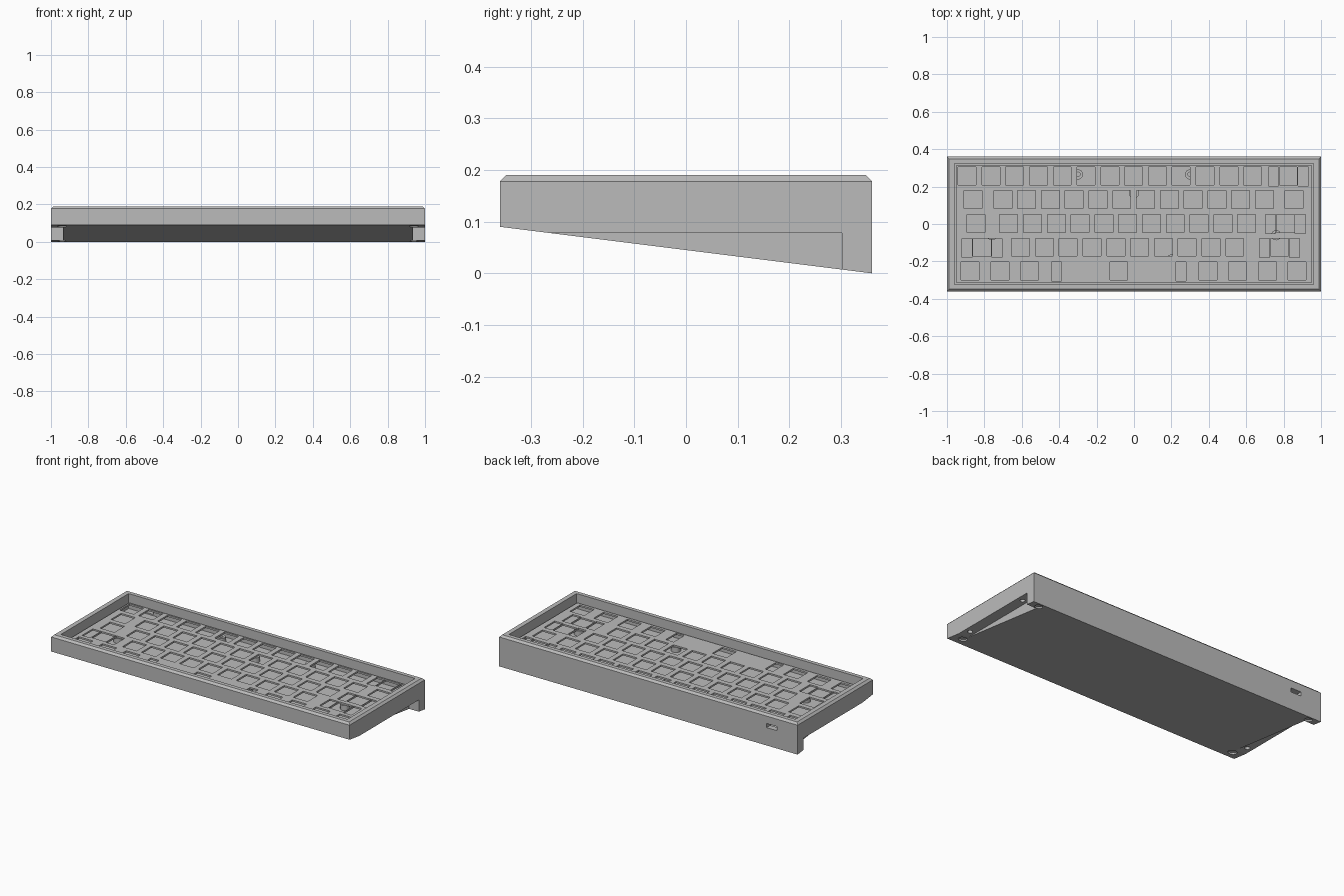
import bpy, bmesh, math
from mathutils import Matrix, Vector

if "Cube" in bpy.data.objects:
    bpy.data.objects.remove(bpy.data.objects["Cube"])

grey = bpy.data.materials.new("plain_grey")
grey.use_nodes = True
colour = (0.5, 0.5, 0.5, 1)
grey.diffuse_color = colour
grey.node_tree.nodes["Principled BSDF"].inputs["Base Color"].default_value = colour

FRONT_Z, HALF_Y, TOP = 0.09, 0.36, 0.19
FLOOR, PLATE_TOP, PLATE_THICK = 0.10, 0.14, 0.01
TILT = -math.atan(FRONT_Z / (2 * HALF_Y))


def base_z(y):
    return FRONT_Z * (HALF_Y - y) / (2 * HALF_Y)


def add_box(bm, lo, hi):
    lo, hi = Vector(lo), Vector(hi)
    size = Matrix.Diagonal((*(hi - lo), 1))
    return bmesh.ops.create_cube(bm, size=1, matrix=Matrix.Translation((lo + hi) / 2) @ size)["verts"]


def add_cylinder(bm, centre, radius, height, tilt=0):
    place = Matrix.Translation(centre) @ Matrix.Rotation(tilt, 4, "X")
    bmesh.ops.create_cone(bm, cap_ends=True, segments=24, radius1=radius,
                          radius2=radius, depth=height, matrix=place)


def make_object(name, bm):
    mesh = bpy.data.meshes.new(name)
    bmesh.ops.recalc_face_normals(bm, faces=bm.faces)
    bm.to_mesh(mesh)
    bm.free()
    mesh.materials.append(grey)
    obj = bpy.data.objects.new(name, mesh)
    bpy.context.scene.collection.objects.link(obj)
    return obj


def carve(obj, *cutters):
    """Subtract each cutter mesh, bake the result and drop the cutters."""
    tools = []
    for bm in cutters:
        tool = make_object("cutter", bm)
        tool.hide_render = True
        tools.append(tool)
        mod = obj.modifiers.new("cut", "BOOLEAN")
        mod.operation, mod.solver, mod.object = "DIFFERENCE", "EXACT", tool
    graph = bpy.context.evaluated_depsgraph_get()
    baked = bpy.data.meshes.new_from_object(obj.evaluated_get(graph))
    obj.modifiers.clear()
    obj.data = baked
    for tool in tools:
        bpy.data.objects.remove(tool)


# Case: wedge with a chamfered top rim
bm = bmesh.new()
for v in add_box(bm, (-1, -HALF_Y, 0), (1, HALF_Y, TOP)):
    if v.co.z < 0.01 and v.co.y < 0:
        v.co.z = FRONT_Z
rim = [e for e in bm.edges if all(v.co.z > TOP - 0.01 for v in e.verts)]
bmesh.ops.bevel(bm, geom=rim, offset=0.012, segments=1, affect="EDGES", profile=0.5)
case = make_object("case", bm)

# Case cuts: cavity, port, side notches, foot recesses and screw holes
cavity, port, notches, recesses = (bmesh.new() for _ in range(4))
add_box(cavity, (-0.96, -0.324, FLOOR), (0.96, 0.324, 0.3))
add_box(port, (-0.862, 0.3, 0.108), (-0.792, 0.4, 0.133))
for side in (-1, 1):
    xs = sorted((side * 0.935, side * 1.1))
    add_box(notches, (xs[0], -0.34, -0.1), (xs[1], 0.302, 0.078))
    for y, radius in ((-0.302, 0.025), (0.328, 0.022)):
        add_cylinder(recesses, (side * 0.94, y, base_z(y)), radius, 0.018, TILT)
    for y in (-0.21, 0.225):
        add_cylinder(recesses, (side * 0.966, y, 0.08), 0.014, 0.03)
carve(case, cavity, port, notches, recesses)

# Standoffs: tubes that carry the plate
for i, (x, y) in enumerate([(-0.3, 0.265), (0.3, 0.265), (0, 0.165),
                            (-0.76, -0.06), (0.76, -0.06), (0.2, -0.19)]):
    bm, bore = bmesh.new(), bmesh.new()
    height = PLATE_TOP - PLATE_THICK - FLOOR
    add_cylinder(bm, (x, y, FLOOR + height / 2), 0.027, height)
    add_cylinder(bore, (x, y, FLOOR + height / 2 + 0.005), 0.012, height)
    carve(make_object("standoff_%d" % (i + 1), bm), bore)

# Plate: one row per line, as key widths in key units
U = 0.1272
rows = [
    [1] * 13 + [2],
    [1.5] + [1] * 12 + [1.5],
    [1.75] + [1] * 11 + [2.25],
    [2.25] + [1] * 10 + [2.75],
    [1.25] * 3 + [6.25] + [1.25] * 4,
]
holes = bmesh.new()


def add_hole(x, y, width, depth):
    add_box(holes, (x - width / 2, y - depth / 2, 0), (x + width / 2, y + depth / 2, 0.3))


for r, widths in enumerate(rows):
    y, left = 0.003 + (2 - r) * U, -7.5 * U - 0.002
    for w in widths:
        x = left + w * U / 2
        add_hole(x, y, 0.096, 0.096)
        if w >= 2:  # stabiliser slots beside wide keys
            reach = 0.333 if w > 6 else 0.08
            for side in (-1, 1):
                add_hole(x + side * reach, y - 0.003, 0.054, 0.102)
        left += w * U

bm = bmesh.new()
add_box(bm, (-0.95, -0.316, PLATE_TOP - PLATE_THICK), (0.95, 0.316, PLATE_TOP))
plate = make_object("key_plate", bm)
carve(plate, holes)
